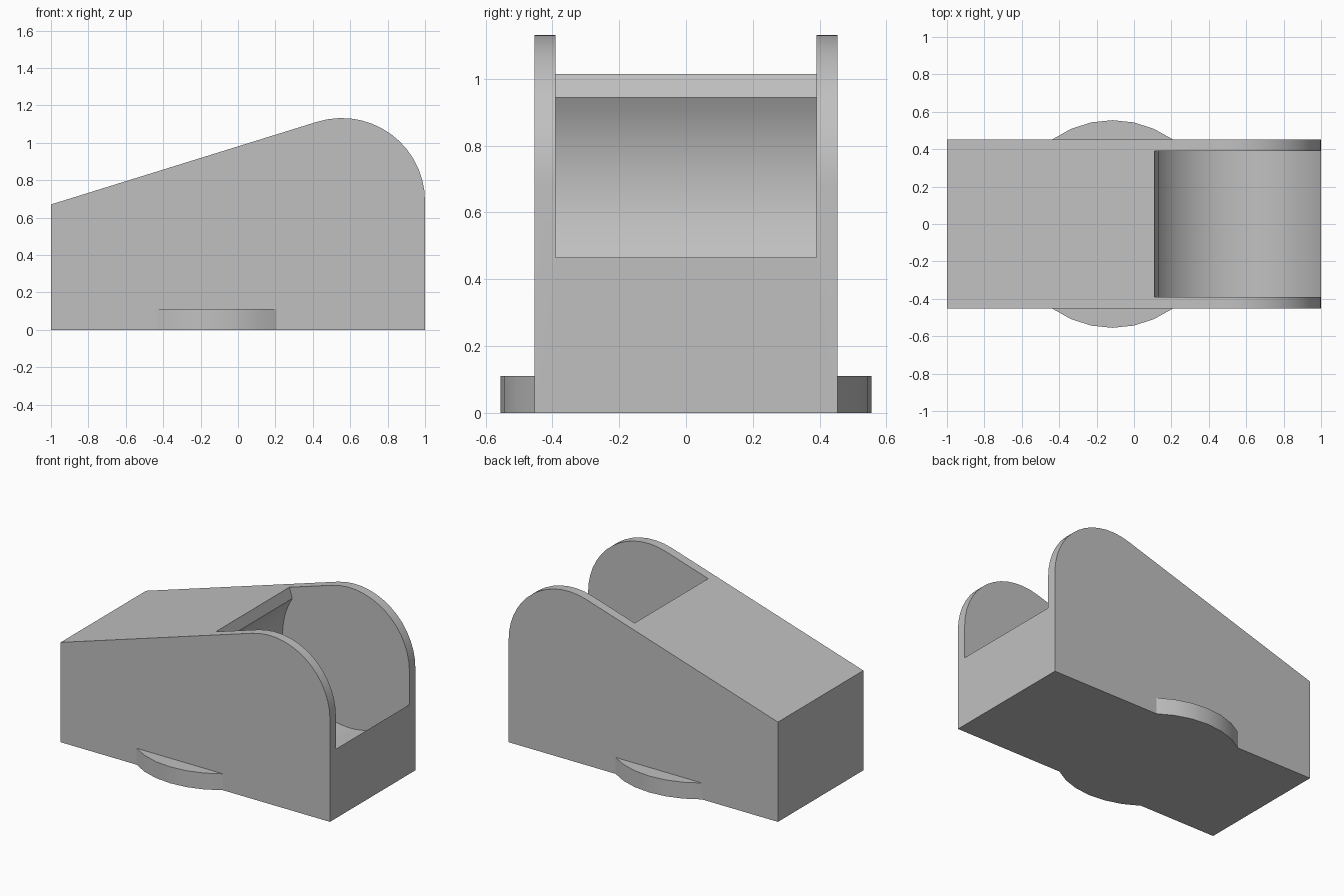
import bpy, bmesh, math
from mathutils import Vector

cube = bpy.data.objects.get("Cube")
if cube:
    bpy.data.objects.remove(cube, do_unlink=True)

grey = bpy.data.materials.new("plain_grey")
grey.use_nodes = True
colour = (0.53, 0.53, 0.53, 1)
grey.diffuse_color = colour
grey.node_tree.nodes["Principled BSDF"].inputs["Base Color"].default_value = colour


def arc(cx, cy, radius, start, end, steps):
    """Points along an arc, angles in degrees."""
    angles = [math.radians(start + (end - start) * i / steps) for i in range(steps + 1)]
    return [(cx + radius * math.cos(a), cy + radius * math.sin(a)) for a in angles]


def prism(name, points, direction):
    """Extrude a closed loop of 3D points into a solid."""
    bm = bmesh.new()
    face = bm.faces.new([bm.verts.new(p) for p in points])
    moved = bmesh.ops.extrude_face_region(bm, geom=[face], use_keep_orig=True)["geom"]
    verts = [v for v in moved if isinstance(v, bmesh.types.BMVert)]
    bmesh.ops.translate(bm, verts=verts, vec=Vector(direction))
    bmesh.ops.recalc_face_normals(bm, faces=bm.faces)
    mesh = bpy.data.meshes.new(name)
    bm.to_mesh(mesh)
    bm.free()
    mesh.materials.append(grey)
    obj = bpy.data.objects.new(name, mesh)
    bpy.context.collection.objects.link(obj)
    return obj


def select(obj):
    bpy.ops.object.select_all(action="DESELECT")
    obj.select_set(True)
    bpy.context.view_layer.objects.active = obj


def smooth(obj):
    select(obj)
    bpy.ops.object.shade_smooth_by_angle(angle=math.radians(25))


HALF_WIDTH, POCKET_HALF = 0.453, 0.39
CX, CZ = 0.555, 0.687          # shared centre of the rounded end and the pocket
SLOPE = 17.2

# Wedge body with rounded cheek ends
profile = [(-1, 0), (1, 0)] + arc(CX, CZ, 0.445, 0, 90 + SLOPE, 14) + [(-1, 0.67)]
body = prism("wedge_body", [(x, -HALF_WIDTH, z) for x, z in profile], (0, 2 * HALF_WIDTH, 0))

# Round pocket between the cheeks, open to the top and the end
pocket = arc(CX, CZ, 0.497, 180 - 31.2, 360, 40)
lip_x, lip_z = pocket[0]
rise = 1.4 - lip_z
pocket += [(pocket[-1][0], 1.4), (lip_x - rise * math.tan(math.radians(SLOPE)), 1.4)]
cutter = prism("pocket_cutter", [(x, -POCKET_HALF, z) for x, z in pocket], (0, 2 * POCKET_HALF, 0))
cutter.hide_render = True
cut = body.modifiers.new("pocket", "BOOLEAN")
cut.operation = "DIFFERENCE"
cut.solver = "EXACT"
cut.object = cutter
select(body)
bpy.ops.object.modifier_apply(modifier=cut.name)
bpy.data.objects.remove(cutter, do_unlink=True)
smooth(body)

# Curved foot tabs on both sides
reach = math.degrees(math.acos(HALF_WIDTH / 0.555))
for name, side in (("front_foot_tab", -1), ("back_foot_tab", 1)):
    outline = arc(-0.115, 0, 0.555, 90 - reach, 90 + reach, 6)
    smooth(prism(name, [(x, side * y, 0) for x, y in outline], (0, 0, 0.11)))
